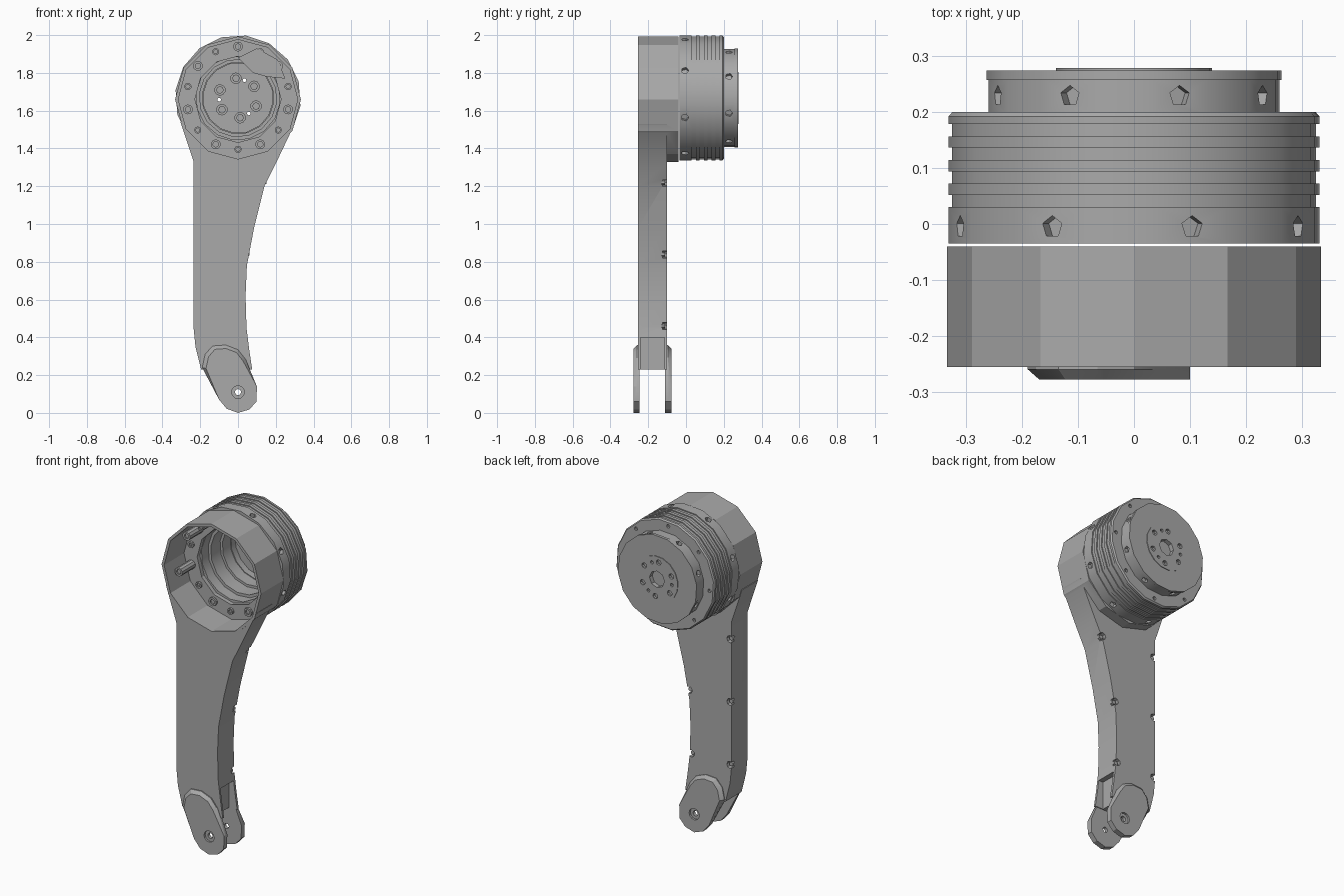
import bpy, bmesh, math
from mathutils import Matrix, Vector

if "Cube" in bpy.data.objects:
    bpy.data.objects.remove(bpy.data.objects["Cube"], do_unlink=True)

HUB = (0.0, 1.667)          # x, z of the hub axis, which runs along y
SIDES = 16
TWIST = math.radians(7.25)  # turn of the motor facets

grey = bpy.data.materials.new("machined_grey")
grey.use_nodes = True
grey.diffuse_color = (0.4, 0.4, 0.4, 1)
grey.node_tree.nodes["Principled BSDF"].inputs["Base Color"].default_value = (0.4, 0.4, 0.4, 1)


def lathe(bm, profile, centre=HUB, sides=SIDES, twist=0.0, closed=False):
    """Turn (radius, y) points about a y axis; open profiles get flat end caps."""
    rings = []
    for r, y in profile:
        angles = [twist + math.tau * i / sides for i in range(sides)]
        rings.append([bm.verts.new((centre[0] + r * math.sin(a), y,
                                    centre[1] + r * math.cos(a))) for a in angles])
    pairs = list(zip(rings, rings[1:]))
    if closed:
        pairs.append((rings[-1], rings[0]))
    else:
        bm.faces.new(rings[0])
        bm.faces.new(rings[-1])
    for a, b in pairs:
        for i in range(sides):
            j = (i + 1) % sides
            bm.faces.new((a[i], a[j], b[j], b[i]))


def rod(bm, x, z, y0, y1, r, sides=10):
    lathe(bm, [(r, y0), (r, y1)], (x, z), sides)


def prism(bm, outline, y0, y1, far=None):
    """Solid between an x-z outline at y0 and the same (or far) outline at y1."""
    a = [bm.verts.new((x, y0, z)) for x, z in outline]
    b = [bm.verts.new((x, y1, z)) for x, z in (far or outline)]
    bm.faces.new(a)
    bm.faces.new(b)
    for i in range(len(a)):
        j = (i + 1) % len(a)
        bm.faces.new((a[i], a[j], b[j], b[i]))


def radial_holes(bm, radius, y, size):
    """Eight pentagonal pockets pointing at the hub axis."""
    for k in range(8):
        turn = Matrix.Rotation(math.radians(18.5 + 45 * k), 4, 'Y')
        move = Matrix.Translation((HUB[0], y, HUB[1]))
        bmesh.ops.create_cone(bm, cap_ends=True, segments=5, radius1=size, radius2=size,
                              depth=0.05, matrix=move @ turn @ Matrix.Translation((0, 0, radius)))


def polar(radius, degrees):
    a = math.radians(degrees)
    return HUB[0] + radius * math.sin(a), HUB[1] + radius * math.cos(a)


def finish(name, bm):
    bmesh.ops.recalc_face_normals(bm, faces=bm.faces)
    mesh = bpy.data.meshes.new(name)
    bm.to_mesh(mesh)
    bm.free()
    ob = bpy.data.objects.new(name, mesh)
    bpy.context.collection.objects.link(ob)
    mesh.materials.append(grey)
    return ob


def activate(ob):
    bpy.ops.object.select_all(action='DESELECT')
    ob.select_set(True)
    bpy.context.view_layer.objects.active = ob


def combine(ob, bm, operation='DIFFERENCE'):
    """Boolean the helper mesh into the part, then drop the helper."""
    helper = finish("helper", bm)
    helper.hide_render = True
    mod = ob.modifiers.new("shape", 'BOOLEAN')
    mod.operation, mod.solver, mod.object = operation, 'EXACT', helper
    activate(ob)
    bpy.ops.object.modifier_apply(modifier=mod.name)
    bpy.data.objects.remove(helper, do_unlink=True)


def smooth(ob):
    activate(ob)
    bpy.ops.object.shade_smooth_by_angle(angle=math.radians(25))


# Arm: curved link with a faceted open head
left_edge = [(-0.305, 1.54), (-0.235, 1.33), (-0.235, 0.45), (-0.225, 0.35), (-0.195, 0.23)]
right_edge = [(0.075, 0.23), (0.06, 0.33), (0.045, 0.45), (0.04, 0.62), (0.047, 0.78),
              (0.085, 0.98), (0.14, 1.2), (0.2, 1.32), (0.3, 1.53)]
bm = bmesh.new()
prism(bm, left_edge + right_edge, -0.253, -0.1)
arm = finish("arm", bm)
bm = bmesh.new()
lathe(bm, [(0.333, -0.255), (0.333, -0.04)], (0, 1.66), 12)
combine(arm, bm, 'UNION')

# Head cavity and its through opening
bm = bmesh.new()
lathe(bm, [(0.316, -0.3), (0.316, -0.065), (0.228, -0.065), (0.228, 0.0)], (0, 1.66), 12)
combine(arm, bm)

# Edge screw pockets and the recess above the fork
bm = bmesh.new()
pockets = [(x, z) for z, xr in ((1.22, 0.14), (0.84, 0.05), (0.46, 0.035)) for x in (-0.225, xr)]
for x, z in pockets:
    rod(bm, x, z, -0.125, -0.05, 0.022, 8)
prism(bm, [(0.02, 0.2), (0.2, 0.2), (0.2, 0.4), (0.02, 0.4)], -0.24, -0.115)
combine(arm, bm)
smooth(arm)

# Screws seated in the edge pockets
bm = bmesh.new()
for x, z in pockets:
    rod(bm, x, z, -0.13, -0.112, 0.013, 6)
smooth(finish("edge_screws", bm))

# Fork pads, chamfered around their upper ends
pad = [(-0.19, 0.24), (-0.175, 0.31), (-0.135, 0.355), (-0.065, 0.36), (0.0, 0.335), (0.04, 0.285),
       (0.1, 0.14), (0.098, 0.06), (0.06, 0.018), (0, 0), (-0.06, 0.022), (-0.1, 0.07)]
crown = [(-0.05 + (x + 0.05) * 0.85, 0.2 + (z - 0.2) * 0.88) if z > 0.2 else (x, z) for x, z in pad]
for name, inner, outer in (("front_fork_pad", -0.245, -0.277), ("back_fork_pad", -0.11, -0.078)):
    step = 1 if outer > inner else -1
    bm = bmesh.new()
    prism(bm, pad, inner, outer - step * 0.018)
    ob = finish(name, bm)
    bm = bmesh.new()
    prism(bm, pad, outer - step * 0.0185, outer, crown)
    combine(ob, bm, 'UNION')
    bm = bmesh.new()
    lathe(bm, [(0.016, inner - step * 0.05), (0.016, outer - step * 0.012),
               (0.034, outer - step * 0.012), (0.034, outer + step * 0.05)], (0, 0.11), 12)
    combine(ob, bm)
    smooth(ob)

# Socket screws on the cavity floor, three of them on tall posts
bm = bmesh.new()
for k in range(14):
    x, z = polar(0.272, k * 360 / 14)
    r = 0.026 if k % 2 == 0 else 0.019
    top = -0.19 if k in (10, 12, 13) else -0.078
    lathe(bm, [(r, -0.06), (r, top), (r * 0.55, top), (r * 0.55, top + 0.01)], (x, z), 10)
smooth(finish("cavity_screws", bm))

# Small cover plate on the floor
bm = bmesh.new()
prism(bm, [(0.0, 1.88), (0.08, 1.8), (0.15, 1.78), (0.25, 1.77), (0.21, 1.87), (0.1, 1.93)],
      -0.073, -0.06)
finish("floor_plate", bm)

# Motor housing with cooling grooves
outline = [(0.222, -0.035), (0.333, -0.035)]
for k in range(4):
    y = 0.03 + 0.042 * k
    outline += [(0.333, y), (0.327, y), (0.327, y + 0.022), (0.333, y + 0.022)]
outline += [(0.333, 0.192), (0.326, 0.2), (0.19, 0.2), (0.19, 0.12), (0.205, 0.12),
            (0.205, 0.03), (0.222, 0.03)]
bm = bmesh.new()
lathe(bm, outline, twist=TWIST, closed=True)
motor = finish("motor_housing", bm)
bm = bmesh.new()
radial_holes(bm, 0.327, -0.005, 0.02)
for k in range(8):
    rod(bm, *polar(0.297, 41 + 45 * k), 0.185, 0.25, 0.011, 8)
combine(motor, bm)
smooth(motor)

# Output cap with a raised centre plate
bm = bmesh.new()
lathe(bm, [(0.185, 0.235), (0.185, 0.195), (0.261, 0.195), (0.261, 0.257), (0.265, 0.257),
           (0.265, 0.274), (0.14, 0.274), (0.14, 0.278)], twist=TWIST)
cap = finish("output_cap", bm)
bm = bmesh.new()
radial_holes(bm, 0.258, 0.228, 0.019)
for k in range(6):
    x, z = polar(0.105, -6 + 60 * k)
    rod(bm, x, z, 0.2, 0.247, 0.028)
    rod(bm, x, z, 0.26, 0.3, 0.016)
for angle in (20, 145, 265):
    rod(bm, *polar(0.1, angle), 0.2, 0.3, 0.01, 8)
rod(bm, *HUB, 0.252, 0.3, 0.05, 8)
combine(cap, bm)
smooth(cap)

# Bolts filling the cap's inner sockets
bm = bmesh.new()
for k in range(6):
    lathe(bm, [(0.02, 0.25), (0.02, 0.238), (0.011, 0.238), (0.011, 0.245)],
          polar(0.105, -6 + 60 * k), 8)
smooth(finish("cap_bolts", bm))
